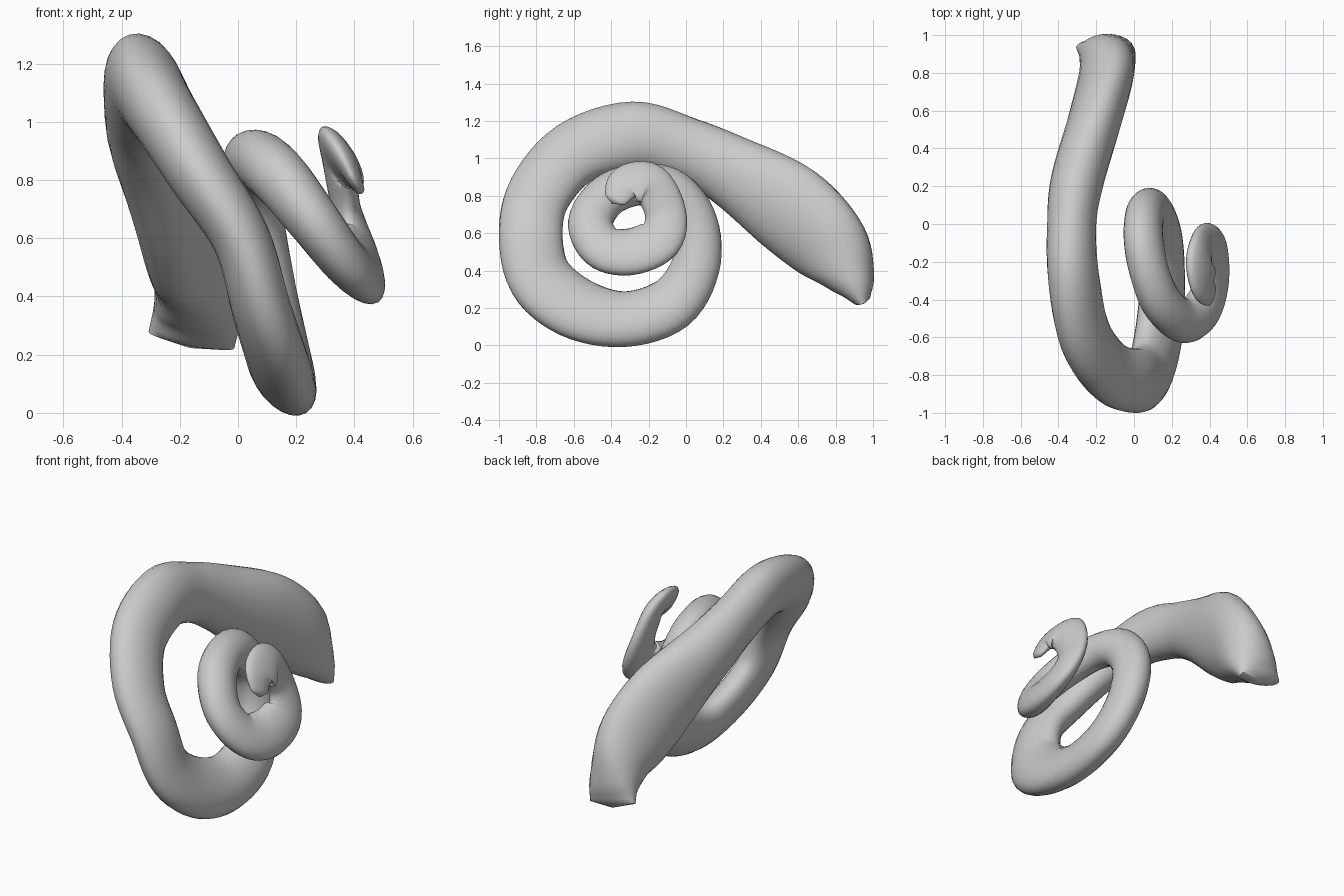
import bpy, bmesh, math
from mathutils import Vector

cube = bpy.data.objects.get("Cube")
if cube:
    bpy.data.objects.remove(cube, do_unlink=True)

# Horn stations from wide base to thin tip: x, y, z, radial half width, half thickness
STATIONS = [
    (-.16, .94, .25, .05, .15), (-.14, .89, .36, .13, .15), (-.15, .77, .53, .21, .14),
    (-.21, .54, .74, .24, .14), (-.3, .23, .94, .19, .14), (-.33, 0, 1.05, .17, .13),
    (-.32, -.28, 1.12, .18, .13), (-.26, -.59, 1.03, .17, .12), (-.13, -.78, .82, .17, .11),
    (.01, -.83, .6, .17, .1), (.08, -.78, .36, .17, .1), (.13, -.59, .2, .16, .1),
    (.15, -.33, .14, .14, .1), (.14, -.08, .22, .14, .1), (.1, .05, .42, .13, .1),
    (.06, .05, .65, .12, .1), (.05, -.07, .82, .11, .1), (.08, -.25, .86, .1, .1),
    (.15, -.42, .8, .11, .1), (.26, -.51, .66, .12, .09), (.36, -.45, .53, .12, .08),
    (.41, -.3, .5, .12, .07), (.41, -.14, .57, .12, .06), (.37, -.11, .71, .11, .05),
    (.35, -.19, .86, .11, .05), (.37, -.32, .86, .1, .04), (.41, -.38, .78, .06, .02),
]
SIDES = 24
STEPS = 6


def lean(i):
    """Sideways lean of the cross-section, twisting from the base into the coil."""
    return min(.6, .2 * abs(i - 2) - .5)


def spline(points, steps):
    """Smooth interpolation through rows of values."""
    rows = [Vector(p) for p in points]
    rows = [2 * rows[0] - rows[1]] + rows + [2 * rows[-1] - rows[-2]]
    result = []
    for p, q, r, s in zip(rows, rows[1:], rows[2:], rows[3:]):
        for k in range(steps):
            t = k / steps
            result.append(q + (r - p) * t / 2 + (p - 2.5 * q + 2 * r - s / 2) * t ** 2
                          + (1.5 * (q - r) + (s - p) / 2) * t ** 3)
    return result + [rows[-2]]


def sweep(name, stations, material):
    """Sweep a changing ellipse along the stations, with domed ends."""
    path = spline([row + (lean(i),) for i, row in enumerate(stations)], STEPS)
    centres = [Vector(p[:3]) for p in path]
    bm = bmesh.new()
    rings = []
    last = len(path) - 1
    for i, (c, p) in enumerate(zip(centres, path)):
        tangent = (centres[min(i + 1, last)] - centres[max(i - 1, 0)]).normalized()
        radial = tangent.cross(Vector((1, 0, p[5]))).normalized()
        across = radial.cross(tangent)
        radial /= math.hypot(radial.y, radial.z)
        ring = []
        for k in range(SIDES):
            a = math.tau * k / SIDES
            ring.append(bm.verts.new(c + radial * p[3] * math.cos(a) + across * p[4] * math.sin(a)))
        rings.append(ring)
        if i in (0, last):
            pole = bm.verts.new(c + tangent * (.03 if i else -.03))
            for k in range(SIDES):
                bm.faces.new((pole, ring[k], ring[(k + 1) % SIDES]))
    for lower, upper in zip(rings, rings[1:]):
        for k in range(SIDES):
            n = (k + 1) % SIDES
            bm.faces.new((lower[k], lower[n], upper[n], upper[k]))
    bmesh.ops.recalc_face_normals(bm, faces=bm.faces)
    mesh = bpy.data.meshes.new(name)
    bm.to_mesh(mesh)
    bm.free()
    obj = bpy.data.objects.new(name, mesh)
    bpy.context.collection.objects.link(obj)
    mesh.materials.append(material)
    bpy.context.view_layer.objects.active = obj
    obj.select_set(True)
    bpy.ops.object.shade_smooth_by_angle(angle=math.radians(50))
    return obj


# Plain grey surface
grey = bpy.data.materials.new("plain grey")
grey.use_nodes = True
colour = (.6, .6, .6, 1)
grey.diffuse_color = colour
grey.node_tree.nodes["Principled BSDF"].inputs["Base Color"].default_value = colour

# Coiled horn
sweep("spiral_horn", STATIONS, grey)
